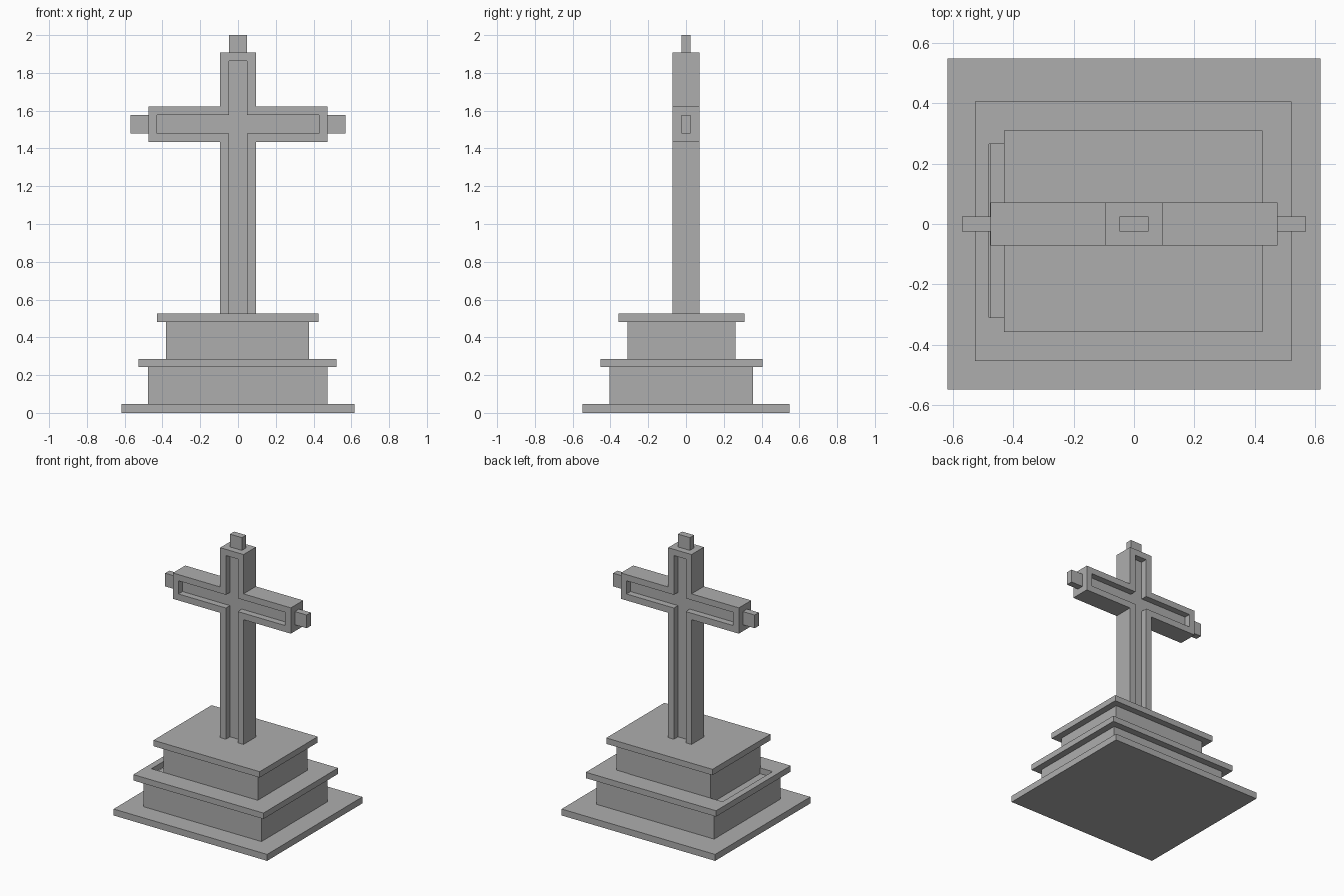
import bpy
import bmesh

if "Cube" in bpy.data.objects:
    bpy.data.objects.remove(bpy.data.objects["Cube"])

# Single stone colour
GREY = (0.42, 0.42, 0.42, 1)
stone = bpy.data.materials.new("grey_stone")
stone.use_nodes = True
stone.diffuse_color = GREY
stone.node_tree.nodes["Principled BSDF"].inputs["Base Color"].default_value = GREY


def finish(name, bm):
    bmesh.ops.recalc_face_normals(bm, faces=bm.faces)
    mesh = bpy.data.meshes.new(name)
    bm.to_mesh(mesh)
    bm.free()
    mesh.materials.append(stone)
    obj = bpy.data.objects.new(name, mesh)
    bpy.context.collection.objects.link(obj)
    return obj


def box(name, x, y, z):
    """Box between the given (low, high) ranges."""
    bm = bmesh.new()
    bmesh.ops.create_cube(bm, size=1)
    for v in bm.verts:
        v.co = [lo + (c + 0.5) * (hi - lo) for c, (lo, hi) in zip(v.co, (x, y, z))]
    return finish(name, bm)


def cross(name, shaft, arm, arm_z, z, y):
    """Extruded cross; shaft and arm are half-widths, arm_z and z are ranges."""
    half = [(shaft, z[0]), (shaft, arm_z[0]), (arm, arm_z[0]),
            (arm, arm_z[1]), (shaft, arm_z[1]), (shaft, z[1])]
    outline = half + [(-px, pz) for px, pz in reversed(half)]
    bm = bmesh.new()
    face = bm.faces.new([bm.verts.new((px, y[0], pz)) for px, pz in outline])
    grown = bmesh.ops.extrude_face_region(bm, geom=[face])["geom"]
    moved = [v for v in grown if isinstance(v, bmesh.types.BMVert)]
    bmesh.ops.translate(bm, verts=moved, vec=(0, y[1] - y[0], 0))
    return finish(name, bm)


def cut(target, cutter):
    """Subtract the cutter and discard it."""
    mod = target.modifiers.new("cut", "BOOLEAN")
    mod.operation = "DIFFERENCE"
    mod.solver = "EXACT"
    mod.object = cutter
    cutter.hide_render = True
    bpy.context.view_layer.objects.active = target
    bpy.ops.object.modifier_apply(modifier=mod.name)
    bpy.data.objects.remove(cutter)


# Stepped pedestal
box("ground_slab", (-0.618, 0.618), (-0.548, 0.548), (0, 0.047))
box("lower_block", (-0.476, 0.473), (-0.405, 0.356), (0.047, 0.244))
lower_cap = box("lower_cap", (-0.526, 0.522), (-0.453, 0.406), (0.243, 0.286))
box("upper_block", (-0.381, 0.377), (-0.311, 0.262), (0.244, 0.482))
box("upper_cap", (-0.43, 0.425), (-0.358, 0.31), (0.482, 0.525))

# Opening in the lower cap beside the upper block
cut(lower_cap, box("cap_opening", (-0.48, 0.28), (-0.309, 0.265), (0.2, 0.4)))

# Cross with a recessed channel on the front and back
frame = cross("cross_frame", 0.094, 0.475, (1.433, 1.621), (0.5, 1.907), (-0.071, 0.071))
for inner, outer in ((-0.024, -0.2), (0.024, 0.2)):
    cut(frame, cross("channel", 0.048, 0.43, (1.48, 1.576), (0.51, 1.862),
                     (min(inner, outer), max(inner, outer))))

# Small end pegs on the top and both arms
PEG_Y = (-0.024, 0.024)
box("top_peg", (-0.048, 0.048), PEG_Y, (1.9, 2.0))
box("left_peg", (0.47, 0.57), PEG_Y, (1.48, 1.576))
box("right_peg", (-0.57, -0.47), PEG_Y, (1.48, 1.576))
